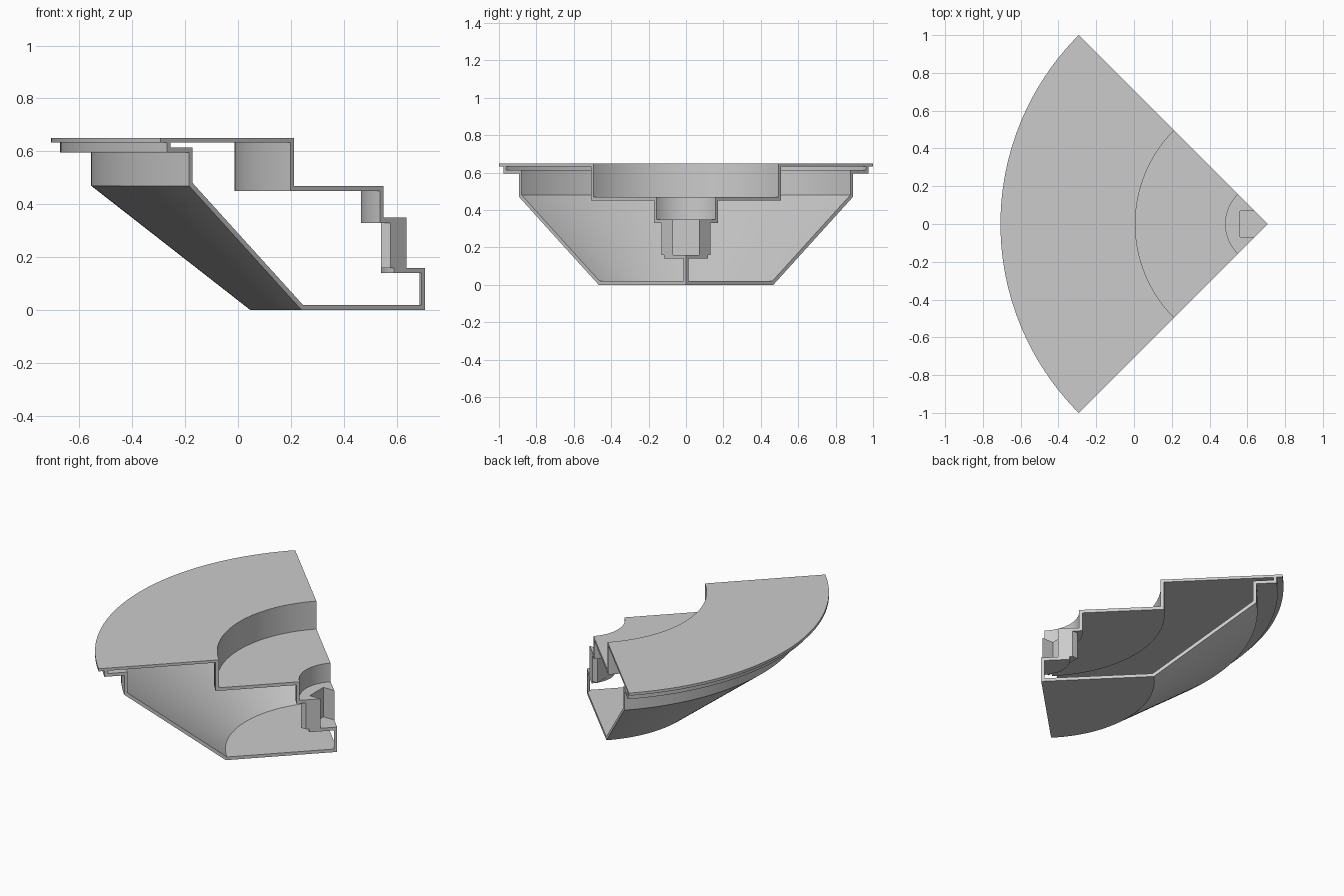
import bpy
import bmesh
from math import sin, cos, pi

cube = bpy.data.objects.get("Cube")
if cube:
    bpy.data.objects.remove(cube)

AXIS = 0.707      # x of the axis of revolution
STEPS = 56        # facets across the quarter turn
T = 0.02          # wall thickness
R = 1.414         # outer radius

grey = bpy.data.materials.new("light grey")
grey.use_nodes = True
grey.diffuse_color = (0.6, 0.6, 0.6, 1)
grey.node_tree.nodes["Principled BSDF"].inputs["Base Color"].default_value = (0.6, 0.6, 0.6, 1)


def arc(r):
    """Plan points of the quarter arc of radius r, back to front."""
    angles = [pi * (0.75 + 0.5 * i / STEPS) for i in range(STEPS + 1)]
    return [(AXIS + r * cos(a), r * sin(a)) for a in angles]


def finish(name, bm):
    bmesh.ops.remove_doubles(bm, verts=bm.verts, dist=0.00001)
    bmesh.ops.recalc_face_normals(bm, faces=bm.faces)
    mesh = bpy.data.meshes.new(name)
    bm.to_mesh(mesh)
    bm.free()
    mesh.materials.append(grey)
    obj = bpy.data.objects.new(name, mesh)
    bpy.context.collection.objects.link(obj)
    bpy.ops.object.select_all(action='DESELECT')
    obj.select_set(True)
    bpy.context.view_layer.objects.active = obj
    bpy.ops.object.shade_smooth_by_angle(angle=0.5)


def sweep(name, profile):
    """Quarter turn of a closed (radius, height) section, capped at both cuts."""
    bm = bmesh.new()
    columns = [[bm.verts.new((x, y, z)) for x, y in arc(r)] for r, z in profile]
    n = len(profile)
    for k in range(n):
        a, b = columns[k], columns[(k + 1) % n]
        if profile[k][0] == 0 and profile[(k + 1) % n][0] == 0:
            continue
        for i in range(STEPS):
            bm.faces.new((a[i], a[i + 1], b[i + 1], b[i]))
    for end in (0, STEPS):
        bm.faces.new([c[end] for c in columns])
    finish(name, bm)


def prism(name, plan, z0, z1):
    """Vertical extrusion of a plan outline."""
    bm = bmesh.new()
    low = [bm.verts.new((x, y, z0)) for x, y in plan]
    high = [bm.verts.new((x, y, z1)) for x, y in plan]
    bm.faces.new(low)
    bm.faces.new(high)
    for i in range(len(plan)):
        j = (i + 1) % len(plan)
        bm.faces.new((low[i], low[j], high[j], high[i]))
    finish(name, bm)


# Stepped lid with overhanging brim and short skirt
sweep("stepped_lid", [
    (R, 0.65), (0.70, 0.65), (0.70, 0.47), (0.222, 0.47), (0.222, 0.35),
    (0.242, 0.35), (0.242, 0.45), (0.72, 0.45), (0.72, 0.633),
    (1.36, 0.633), (1.36, 0.595), (1.38, 0.595), (1.38, 0.633), (R, 0.633)])

# Sloping bowl with rim flange, flat floor, centre post and socket base
sweep("bowl", [
    (0, 0), (0.66, 0), (1.262, 0.47), (1.262, 0.595), (1.36, 0.595),
    (1.36, 0.615), (1.242, 0.615), (1.242, 0.48), (0.653, T), (T, T),
    (T, 0.14), (0.167, 0.14), (0.167, 0.16), (0, 0.16)])

# Rectangular socket: opening outline, where the cut planes pass its corners
SLOT = 0.07
opening = [(AXIS - SLOT, -SLOT), (0.56, -SLOT), (0.56, SLOT), (AXIS - SLOT, SLOT)]
prism("well_floor", arc(0.242) + opening, 0.33, 0.35)

BOSS = 0.13
body = [(AXIS - BOSS, BOSS), (0.54, BOSS), (0.54, -BOSS), (AXIS - BOSS, -BOSS)]
prism("socket_wall", body + opening, 0.16, 0.33)
